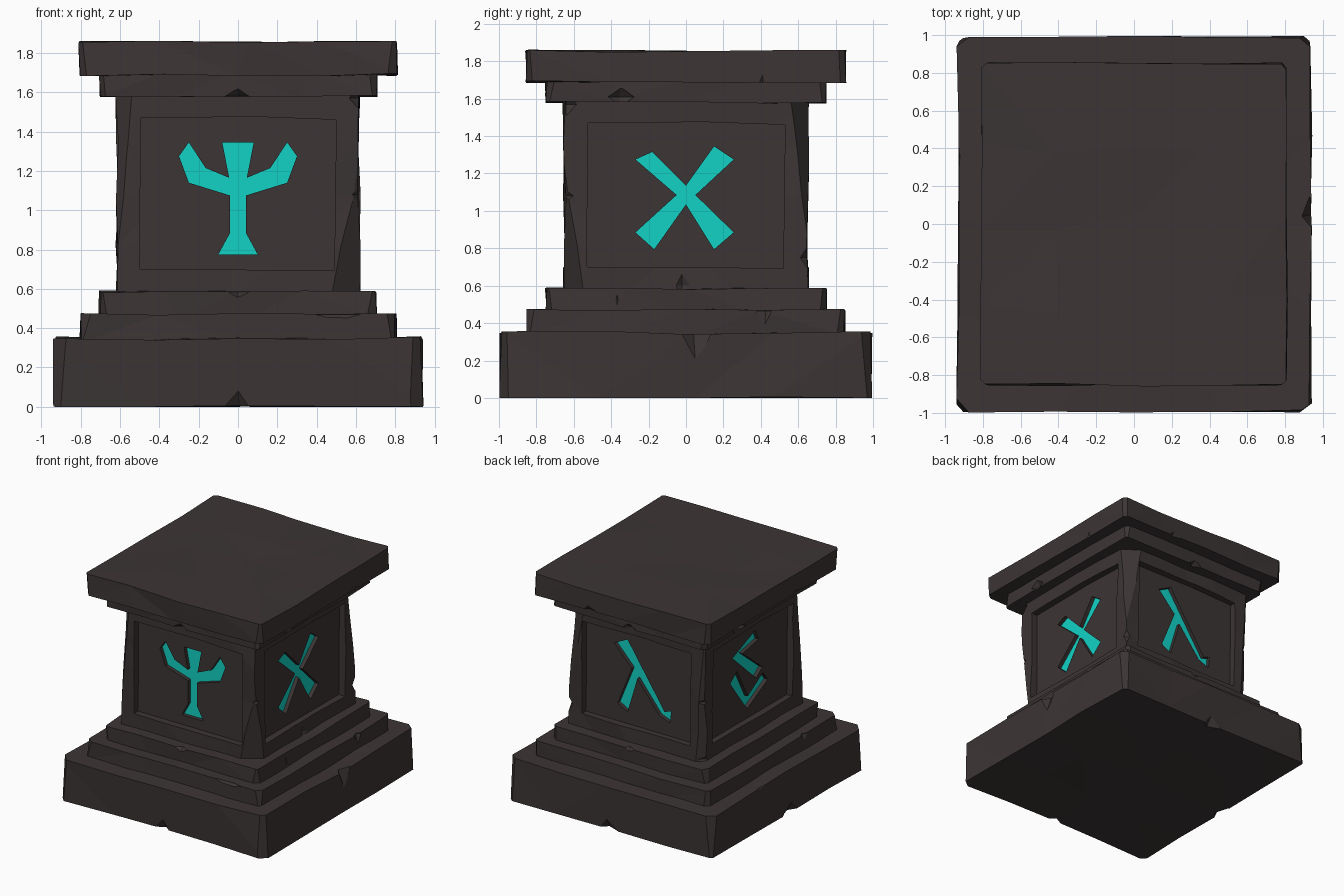
import bpy, bmesh, math, random
from mathutils import Matrix, Vector

if "Cube" in bpy.data.objects:
    bpy.data.objects.remove(bpy.data.objects["Cube"])

random.seed(4)


def material(name, rgb):
    m = bpy.data.materials.new(name)
    m.diffuse_color = (*rgb, 1)
    m.use_nodes = True
    m.node_tree.nodes["Principled BSDF"].inputs["Base Color"].default_value = m.diffuse_color
    return m


STONE = material("dark_stone", (0.045, 0.035, 0.035))
GLOW = material("turquoise_glow", (0.006, 0.65, 0.56))


def make_object(name, bm, mat):
    me = bpy.data.meshes.new(name)
    bm.to_mesh(me)
    bm.free()
    me.materials.append(mat)
    ob = bpy.data.objects.new(name, me)
    bpy.context.scene.collection.objects.link(ob)
    return ob


def cut(ob, cutter):
    """Subtract a cutter from a part, then discard the cutter."""
    cutter.hide_render = True
    mod = ob.modifiers.new("cut", 'BOOLEAN')
    mod.operation = 'DIFFERENCE'
    mod.solver = 'EXACT'
    mod.object = cutter
    dg = bpy.context.evaluated_depsgraph_get()
    me = bpy.data.meshes.new_from_object(ob.evaluated_get(dg))
    ob.modifiers.clear()
    ob.data = me
    me.materials.clear()
    me.materials.append(STONE)
    bpy.data.objects.remove(cutter)


def chip(ob, x, y, z, rx, ry, rz):
    """Knock an angular notch out of an edge."""
    bm = bmesh.new()
    bmesh.ops.create_uvsphere(bm, u_segments=4, v_segments=2, radius=1)
    turn = Matrix.Rotation(random.uniform(-0.2, 0.2), 4, 'Z')
    bm.transform(Matrix.Translation((x, y, z)) @ turn @ Matrix.Diagonal((rx, ry, rz, 1)))
    cut(ob, make_object("chip_cutter", bm, STONE))


def slab(name, hx, hy, z0, z1, chips, jitter=0.014, upright_cuts=0, corner=0.02):
    """Rough-hewn block: uneven edges, struck corners, notches."""
    bm = bmesh.new()
    bmesh.ops.create_cube(bm, size=2)
    hz = (z1 - z0) / 2
    bm.transform(Matrix.Translation((0, 0, z0 + hz)) @ Matrix.Diagonal((hx, hy, hz, 1)))

    def upright(e):
        return abs(e.verts[0].co.z - e.verts[1].co.z) > 0.01

    flat = [e for e in bm.edges if not upright(e)]
    bmesh.ops.subdivide_edges(bm, edges=flat, cuts=3, use_grid_fill=True)
    if upright_cuts:
        bmesh.ops.subdivide_edges(bm, edges=[e for e in bm.edges if upright(e)],
                                  cuts=upright_cuts, use_grid_fill=True)
    for v in bm.verts:
        for i, h in ((0, hx), (1, hy)):
            if abs(v.co[i]) > h - 0.001:
                v.co[i] -= math.copysign(random.uniform(0, jitter), v.co[i])
            else:
                v.co[i] += random.uniform(-0.06, 0.06)
        v.co.z = max(0, v.co.z + random.uniform(-0.5, 0.5) * jitter)
    bmesh.ops.triangulate(bm, faces=bm.faces[:])
    # struck corners
    for sx in (-1, 1):
        for sy in (-1, 1):
            n = Vector((sx, sy * random.uniform(0.6, 1.5), random.uniform(-0.25, 0.25))).normalized()
            p = Vector((sx * (hx - jitter / 2), sy * (hy - jitter / 2), (z0 + z1) / 2))
            bmesh.ops.bisect_plane(bm, geom=bm.verts[:] + bm.edges[:] + bm.faces[:],
                                   plane_co=p - n * corner, plane_no=n, clear_outer=True)
            bmesh.ops.holes_fill(bm, edges=bm.edges[:], sides=0)
    bmesh.ops.recalc_face_normals(bm, faces=bm.faces[:])
    ob = make_object(name, bm, STONE)
    for c in chips:
        chip(ob, *c)
    return ob


def outline_face(points, depth, angle):
    """Face on one side of the pillar: u across, z up, depth from the axis."""
    bm = bmesh.new()
    bm.faces.new([bm.verts.new((u, -depth, z)) for u, z in points])
    bm.transform(Matrix.Rotation(angle, 4, 'Z'))
    bm.normal_update()
    out = Matrix.Rotation(angle, 3, 'Z') @ Vector((0, -1, 0))
    if bm.faces[:][0].normal.dot(out) < 0:
        bmesh.ops.reverse_faces(bm, faces=bm.faces[:])
    return bm, out


def carve(ob, points, inner, outer, angle):
    bm, out = outline_face(points, inner, angle)
    res = bmesh.ops.extrude_face_region(bm, geom=bm.faces[:], use_keep_orig=True)
    moved = [g for g in res["geom"] if isinstance(g, bmesh.types.BMVert)]
    bmesh.ops.translate(bm, verts=moved, vec=out * (outer - inner))
    bmesh.ops.recalc_face_normals(bm, faces=bm.faces[:])
    cut(ob, make_object("carving_cutter", bm, STONE))


# stepped base
slab("plinth", 0.945, 1.0, 0, 0.35,
     [(0, -1, 0, .09, .06, .11), (.945, .05, .35, .06, .10, .16),
      (.03, 1, 0, .10, .06, .10), (-.945, -.05, 0, .06, .12, .10),
      (-.95, .36, .35, .03, .12, .05)], jitter=0.02, corner=0.03)
slab("lower_step", 0.81, 0.855, 0.33, 0.47,
     [(.81, .42, .46, .03, .05, .09), (.55, -.86, .47, .2, .03, .03),
      (-.81, -.4, .47, .03, .06, .07)])
slab("upper_step", 0.71, 0.755, 0.45, 0.585,
     [(0, -.755, .585, .06, .04, .03), (0, .755, .585, .06, .04, .03),
      (.71, -.37, .53, .015, .02, .08)])

# pillar with a sunken panel on each side
pillar = slab("pillar", 0.625, 0.66, 0.56, 1.60,
              [(.62, -.65, 1.08, .05, .05, .05), (-.62, -.65, 1.30, .04, .04, .04),
               (-.62, .65, 1.08, .05, .05, .05), (.62, .65, .75, .04, .04, .06),
               (.625, -.02, .60, .03, .05, .10), (-.625, .05, 1.57, .03, .06, .08),
               (.62, -.64, 1.57, .06, .06, .07), (-.62, .64, .60, .06, .06, .08)],
              jitter=0.018, upright_cuts=3, corner=0.022)

# moulding and top slab
slab("moulding", 0.71, 0.755, 1.58, 1.70,
     [(0, -.755, 1.58, .07, .05, .04), (.71, -.35, 1.61, .04, .10, .05),
      (0, .755, 1.58, .07, .05, .04), (-.71, .3, 1.60, .04, .10, .05)])
slab("top_slab", 0.815, 0.86, 1.69, 1.855,
     [(.815, .41, 1.69, .02, .03, .07), (-.815, -.3, 1.69, .03, .08, .05),
      (.3, .86, 1.69, .08, .03, .05)], jitter=0.016)

# rune outlines: (across, height above the panel middle)
half_fork = [(.10, -.31), (.04, -.20), (.04, -.01), (.25, .055), (.30, .19),
             (.25, .26), (.165, .13), (.045, .08), (.08, .26)]
fork = half_fork + [(-u, v) for u, v in reversed(half_fork)]
cross = [(0, .05), (.15, .26), (.255, .19), (.05, 0), (.255, -.20), (.15, -.29),
         (0, -.05), (-.17, -.29), (-.27, -.20), (-.05, 0), (-.27, .19), (-.18, .23)]
slash = [(-.24, .25), (-.12, .31), (.22, -.20), (.28, -.18), (.27, -.28), (.17, -.24),
         (-.03, .01), (-.12, -.29), (-.21, -.24), (-.08, .08)]
upper_hook = [(.15, .21), (.11, .30), (-.19, .18), (.12, -.10), (.20, -.04), (-.06, .17)]
lower_hook = [(-.22, -.02), (0, -.31), (.27, -.17), (.21, -.09), (.01, -.21), (-.13, .05)]

PANEL, RUNE = 0.055, 0.035
sides = [("front", 0, 0.65, 0.50, [fork]), ("right", 1, 0.615, 0.53, [cross]),
         ("back", 2, 0.65, 0.50, [slash]), ("left", 3, 0.615, 0.53, [upper_hook, lower_hook])]
for side, turns, dist, w, runes in sides:
    angle = turns * math.pi / 2
    floor = dist - PANEL
    panel = [(-w, .70), (w - .01, .695), (w, 1.46), (.1, 1.475), (-w + .005, 1.47)]
    carve(pillar, panel, floor, dist + 0.1, angle)
    for i, rune in enumerate(runes):
        pts = [(u, v + 1.085) for u, v in rune]
        carve(pillar, pts, floor - RUNE, floor + 0.03, angle)
        bm, _ = outline_face(pts, floor - RUNE + 0.003, angle)
        make_object(f"{side}_rune_glow_{i + 1}", bm, GLOW)
